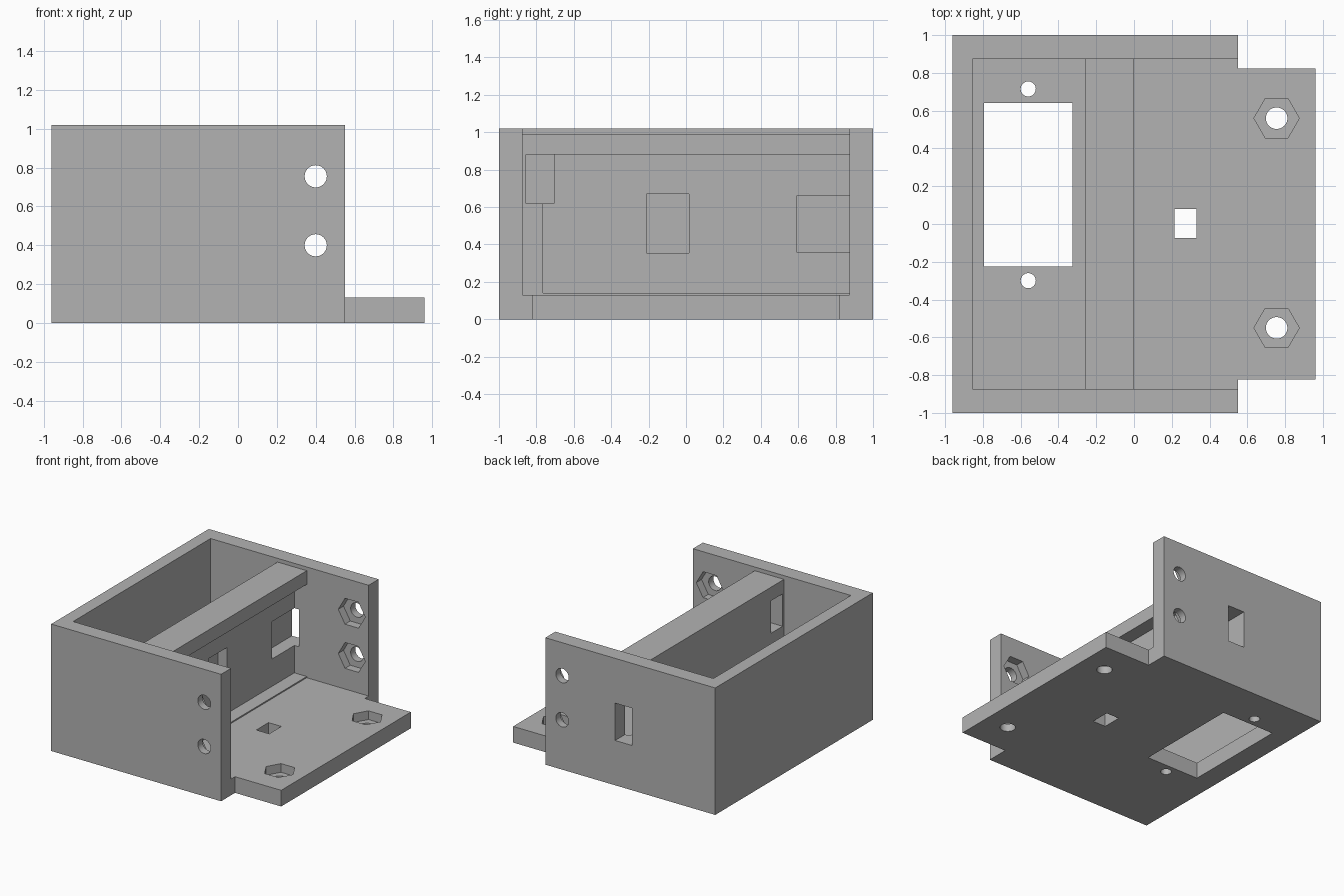
import bpy
import bmesh
from math import cos, sin, tau
from mathutils import Vector

cube = bpy.data.objects.get("Cube")
if cube:
    bpy.data.objects.remove(cube, do_unlink=True)

grey = bpy.data.materials.new("plain_grey")
grey.use_nodes = True
grey.diffuse_color = (0.45, 0.45, 0.45, 1)
grey.node_tree.nodes["Principled BSDF"].inputs["Base Color"].default_value = grey.diffuse_color


def prism(name, outline, low, high, axis="z"):
    """Extrude an outline along z (outline in x, y) or along y (outline in x, z)."""
    def place(a, b, h):
        return (a, b, h) if axis == "z" else (a, h, b)
    bm = bmesh.new()
    face = bm.faces.new([bm.verts.new(place(a, b, low)) for a, b in outline])
    grown = bmesh.ops.extrude_face_region(bm, geom=[face])
    moved = [v for v in grown["geom"] if isinstance(v, bmesh.types.BMVert)]
    bmesh.ops.translate(bm, verts=moved, vec=Vector(place(0, 0, high - low)))
    bmesh.ops.recalc_face_normals(bm, faces=bm.faces)
    mesh = bpy.data.meshes.new(name)
    bm.to_mesh(mesh)
    bm.free()
    mesh.materials.append(grey)
    obj = bpy.data.objects.new(name, mesh)
    bpy.context.collection.objects.link(obj)
    return obj


def box(name, x, y, z):
    outline = [(x[0], y[0]), (x[1], y[0]), (x[1], y[1]), (x[0], y[1])]
    return prism(name, outline, *z)


def ring(a, b, radius, sides):
    return [(a + radius * cos(tau * i / sides), b + radius * sin(tau * i / sides))
            for i in range(sides)]


def cut(target, *cutters):
    """Subtract each cutter, apply the result and discard the cutter."""
    for cutter in cutters:
        cutter.hide_render = True
        mod = target.modifiers.new("cut", "BOOLEAN")
        mod.operation, mod.solver, mod.object = "DIFFERENCE", "EXACT", cutter
        bpy.context.view_layer.update()
        graph = bpy.context.evaluated_depsgraph_get()
        result = bpy.data.meshes.new_from_object(target.evaluated_get(graph))
        target.modifiers.clear()
        target.data = result
        bpy.data.objects.remove(cutter, do_unlink=True)


# Main dimensions
BACK, OPEN, TAB = -0.96, 0.55, 0.96
INNER_BACK, INNER_Y = -0.855, 0.873
TAB_Y, FLOOR, TOP = 0.823, 0.13, 1.02
BOLT, NUT = 0.057, 0.12

# Floor with the narrower mounting tab
base = prism("base_plate", [(BACK, -1), (OPEN, -1), (OPEN, -TAB_Y), (TAB, -TAB_Y),
                            (TAB, TAB_Y), (OPEN, TAB_Y), (OPEN, 1), (BACK, 1)], 0, FLOOR)
cut(base,
    box("motor_opening", (-0.795, -0.325), (-0.225, 0.64), (-0.1, 0.3)),
    box("cable_opening", (0.215, 0.33), (-0.075, 0.08), (-0.1, 0.3)))
for y in (0.715, -0.3):
    cut(base, prism("screw_hole", ring(-0.56, y, 0.04, 32), -0.1, 0.3))
for y in (0.56, -0.55):
    cut(base,
        prism("bolt_hole", ring(0.755, y, BOLT, 40), -0.1, 0.3),
        prism("nut_pocket", ring(0.755, y, NUT, 6), 0.06, 0.3))

# Three-sided wall, open at the tab end
walls = prism("wall_frame", [(OPEN, -1), (OPEN, -INNER_Y), (INNER_BACK, -INNER_Y),
                             (INNER_BACK, INNER_Y), (OPEN, INNER_Y), (OPEN, 1),
                             (BACK, 1), (BACK, -1)], FLOOR, TOP)
for side in (-1, 1):
    for z in (0.4, 0.755):
        cut(walls,
            prism("bolt_hole", ring(0.4, z, BOLT, 40), side * 0.8, side * 1.1, "y"),
            prism("nut_pocket", ring(0.4, z, NUT, 6), side * 0.8, side * 0.94, "y"))

# Cross wall with an overhanging top, a recess and sensor pockets
divider = box("divider", (-0.26, 0), (-INNER_Y, INNER_Y), (FLOOR, 0.99))
cut(divider,
    box("recess", (-0.11, 0.1), (-0.765, 0.95), (0.14, 0.88)),
    box("wire_window", (-0.4, 0.2), (-0.855, -0.705), (0.62, 0.88)),
    box("centre_pocket", (-0.19, 0.1), (-0.21, 0.015), (0.355, 0.67)))

# Side slot running through the wall into the cross wall
for part in (walls, divider):
    cut(part, box("side_slot", (-0.22, -0.07), (0.59, 1.1), (0.36, 0.66)))

# Smooth only the round holes
for obj in (base, walls, divider):
    bpy.ops.object.select_all(action="DESELECT")
    obj.select_set(True)
    bpy.context.view_layer.objects.active = obj
    bpy.ops.object.shade_smooth_by_angle(angle=0.5)
